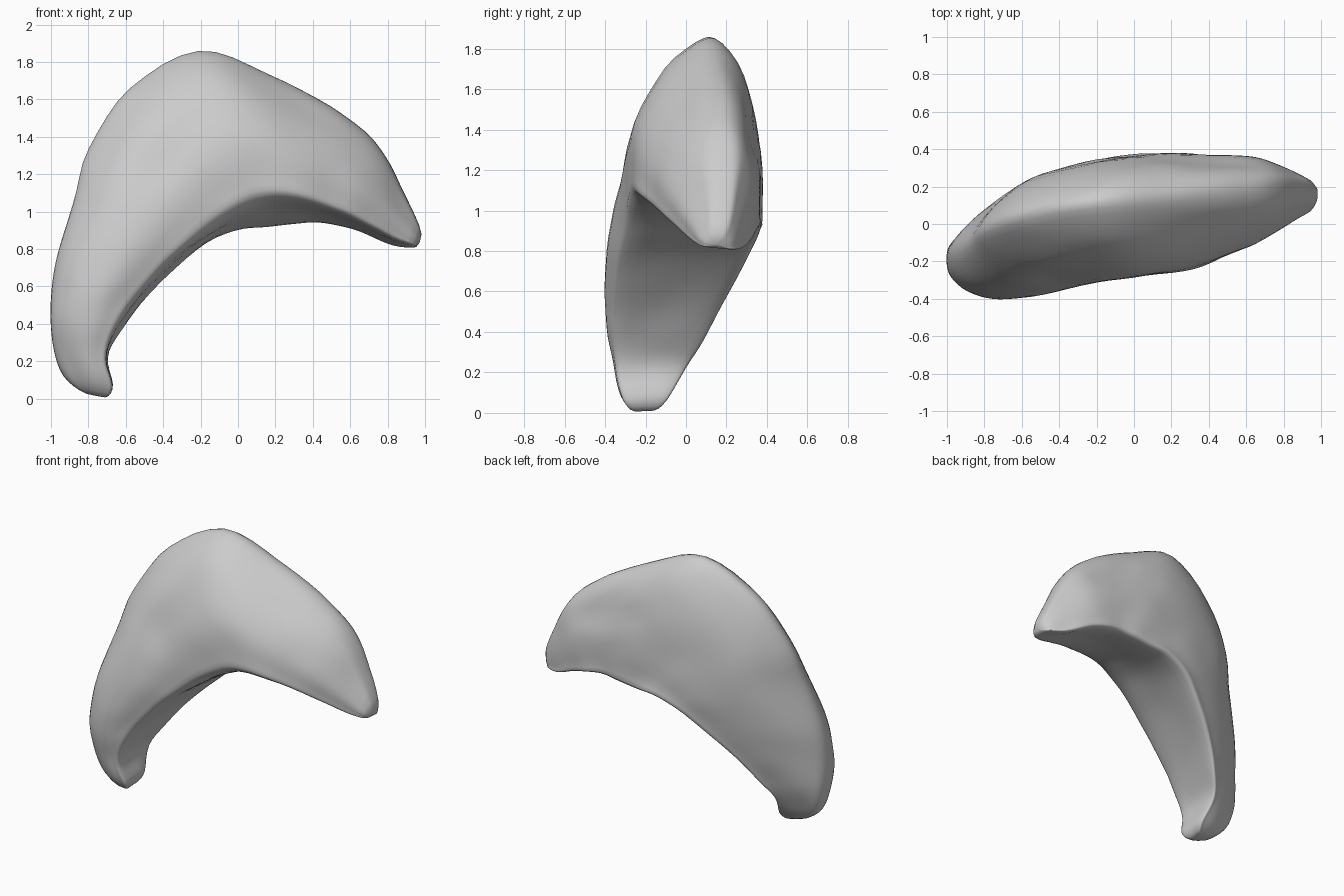
import bpy, bmesh
from mathutils import Vector, noise

if "Cube" in bpy.data.objects:
    bpy.data.objects.remove(bpy.data.objects["Cube"])

# Stations along the curve: outer ridge xyz, front inner edge xyz, back inner edge xyz
STATIONS = [
    (-.82, -.21, .025, -.70, -.27, .005, -.70, -.15, .005),
    (-.93, -.19, .12, -.67, -.32, .07, -.67, -.08, .07),
    (-.99, -.19, .30, -.71, -.35, .22, -.70, .00, .22),
    (-.99, -.19, .55, -.66, -.37, .37, -.63, .09, .35),
    (-.96, -.16, .75, -.55, -.36, .54, -.46, .21, .57),
    (-.87, -.10, 1.02, -.34, -.34, .76, -.20, .34, .81),
    (-.78, -.02, 1.33, -.15, -.31, .92, .00, .38, .90),
    (-.56, .05, 1.645, .02, -.29, 1.03, .15, .38, .91),
    (-.20, .11, 1.845, .15, -.28, 1.08, .30, .38, .92),
    (.15, .14, 1.725, .32, -.25, 1.07, .43, .37, .93),
    (.50, .17, 1.545, .52, -.17, 1.01, .58, .36, .91),
    (.73, .18, 1.37, .68, -.09, .94, .71, .34, .865),
    (.88, .18, 1.11, .83, .01, .86, .84, .28, .815),
    (.985, .16, .89, .95, .08, .82, .95, .23, .805),
]

# Grooves on the sides: start x z, end x z, side (-1 front, 1 back), depth
GROOVES = [
    (-.24, 1.50, -.45, 1.20, -1, .035), (.25, 1.60, .45, 1.50, -1, .03),
    (-.20, 1.60, -.05, 1.64, -1, .02), (.10, 1.45, .45, 1.32, 1, .03),
    (.30, 1.50, .60, 1.30, 1, .03), (-.15, 1.55, .15, 1.62, 1, .02),
]


def spline(pts, steps, closed):
    """Catmull-Rom curve through the points."""
    n, out = len(pts), []
    get = (lambda i: pts[i % n]) if closed else (lambda i: pts[max(0, min(n - 1, i))])
    for i in range(n if closed else n - 1):
        a, b, c, d = (get(i + k) for k in (-1, 0, 1, 2))
        for s in range(steps):
            t = s / steps
            out.append(.5 * (2 * b + (c - a) * t + (2 * a - 5 * b + 4 * c - d) * t * t
                             + (3 * b - a - 3 * c + d) * t ** 3))
    if not closed:
        out.append(pts[-1])
    return out


def section(s):
    """Rounded triangular cross-section with a blunt ridge and bulging sides."""
    o, a, b = Vector(s[0:3]), Vector(s[3:6]), Vector(s[6:9])
    w = Vector((0, (b - a).length, 0))
    r = Vector((0, min(.06, .2 * w.y), 0))
    return [o - r, o.lerp(a, .25) - w * .245, o.lerp(a, .6) - w * .21, a.lerp(o, .13) - w * .06,
            a.lerp(b, .06), a.lerp(b, .5), b.lerp(a, .04), b.lerp(o, .11) + w * .035,
            o.lerp(b, .6) + w * .145, o.lerp(b, .25) + w * .205, o + r]


def weather(p):
    """Soft lumps and grooves on the sides."""
    q = p + noise.noise_vector(p * 6) * .01
    for x0, z0, x1, z1, side, depth in GROOVES:
        if (p.y - .05 - .12 * p.x) * side < .06:
            continue
        a, d = Vector((x0, z0)), Vector((x1 - x0, z1 - z0))
        v = Vector((p.x, p.z))
        t = max(0, min(1, (v - a).dot(d) / d.length_squared))
        q.y -= side * depth * max(0, 1 - (v - a - d * t).length / .09)
    return q


# Loft the horn: smooth rails along the length, then smooth rings
rails = [spline(list(r), 4, False) for r in zip(*map(section, STATIONS))]
rings = [spline(list(r), 4, True) for r in zip(*rails)]

bm = bmesh.new()
loops = [[bm.verts.new(weather(p)) for p in ring] for ring in rings]
n = len(loops[0])
for a, b in zip(loops, loops[1:]):
    for i in range(n):
        bm.faces.new((a[i], a[(i + 1) % n], b[(i + 1) % n], b[i]))

# Rounded end tips
for loop, push in ((loops[0], Vector((.01, 0, -.015))), (loops[-1], Vector((.025, 0, -.035)))):
    tip = bm.verts.new(sum((v.co for v in loop), Vector()) / n + push)
    for i in range(n):
        bm.faces.new((loop[i], loop[(i + 1) % n], tip))
bmesh.ops.recalc_face_normals(bm, faces=bm.faces)

# Soften the seams between ridge, sides and tips
for _ in range(3):
    bmesh.ops.smooth_vert(bm, verts=bm.verts, factor=.4,
                          use_axis_x=True, use_axis_y=True, use_axis_z=True)

mesh = bpy.data.meshes.new("curved_horn")
bm.to_mesh(mesh)
bm.free()
horn = bpy.data.objects.new("curved_horn", mesh)
bpy.context.collection.objects.link(horn)
mesh.shade_smooth()
